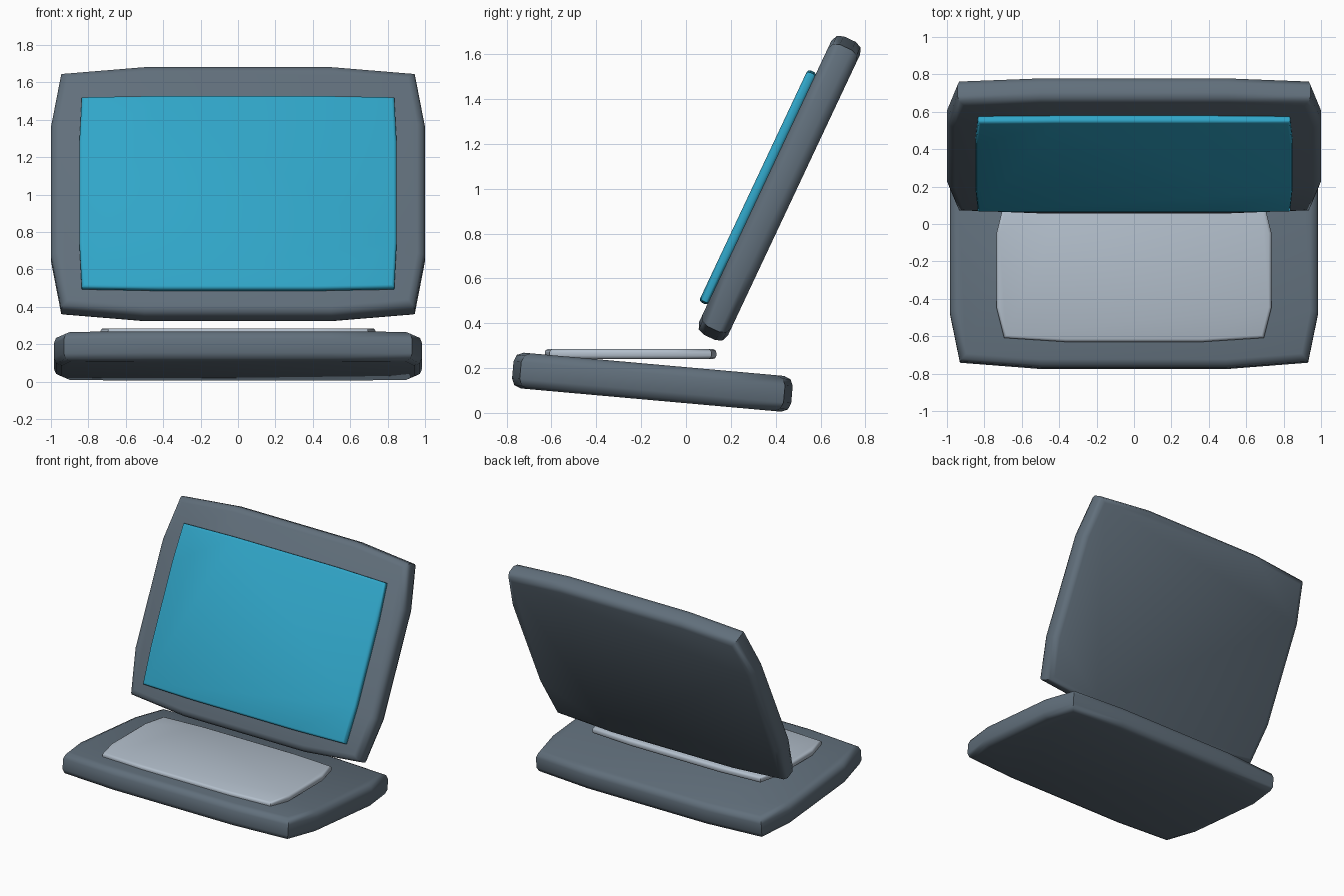
import bpy, bmesh, math
from mathutils import Vector

if "Cube" in bpy.data.objects:
    bpy.data.objects.remove(bpy.data.objects["Cube"])


def material(name, rgb):
    m = bpy.data.materials.new(name)
    m.diffuse_color = (*rgb, 1)
    m.use_nodes = True
    m.node_tree.nodes["Principled BSDF"].inputs["Base Color"].default_value = m.diffuse_color
    return m


def slab(name, half_x, half_y, thick, bevel, loc, tilt, mat, corner=0.945, segments=2):
    """Bulged twelve-sided plate with softened rims, tilted about x."""
    quarter = [(1, 0.52), (corner, corner), (0.5, 1)]
    outline = quarter + [(-x, y) for x, y in reversed(quarter)]
    outline += [(-x, -y) for x, y in outline]
    bm = bmesh.new()
    verts = [bm.verts.new((x * half_x, y * half_y, -thick / 2)) for x, y in outline]
    base = bm.faces.new(verts)
    ext = bmesh.ops.extrude_face_region(bm, geom=[base])
    top = [v for v in ext["geom"] if isinstance(v, bmesh.types.BMVert)]
    bmesh.ops.translate(bm, verts=top, vec=Vector((0, 0, thick)))
    bmesh.ops.recalc_face_normals(bm, faces=bm.faces)
    rims = [e for e in bm.edges if abs(e.verts[0].co.z - e.verts[1].co.z) < 1e-5]
    bmesh.ops.bevel(bm, geom=rims, offset=bevel, segments=segments,
                    profile=0.5, affect='EDGES')
    bmesh.ops.recalc_face_normals(bm, faces=bm.faces)
    mesh = bpy.data.meshes.new(name)
    bm.to_mesh(mesh)
    bm.free()
    mesh.materials.append(mat)
    ob = bpy.data.objects.new(name, mesh)
    bpy.context.collection.objects.link(ob)
    ob.location = loc
    ob.rotation_euler = (math.radians(tilt), 0, 0)
    bpy.ops.object.select_all(action='DESELECT')
    ob.select_set(True)
    bpy.context.view_layer.objects.active = ob
    bpy.ops.object.shade_smooth_by_angle(angle=math.radians(50))
    return ob


slate = material("slate", (0.12, 0.16, 0.20))
teal = material("teal", (0.03, 0.38, 0.58))
silver = material("silver", (0.45, 0.52, 0.60))

# Sloping lower body
slab("base", 0.985, 0.625, 0.16, 0.042, (0, -0.15, 0.137), -5.1, slate)
# Level key plate resting on the front of the base
slab("key_plate", 0.735, 0.3825, 0.045, 0.015, (0, -0.2475, 0.2625), 0, silver)
# Leaning lid and its raised display
slab("lid", 1.0, 0.735, 0.142, 0.042, (0, 0.4175, 1.002), 64.8, slate)
slab("display", 0.848, 0.572, 0.045, 0.015, (0, 0.321, 1.006), 64.8, teal, corner=0.985)
